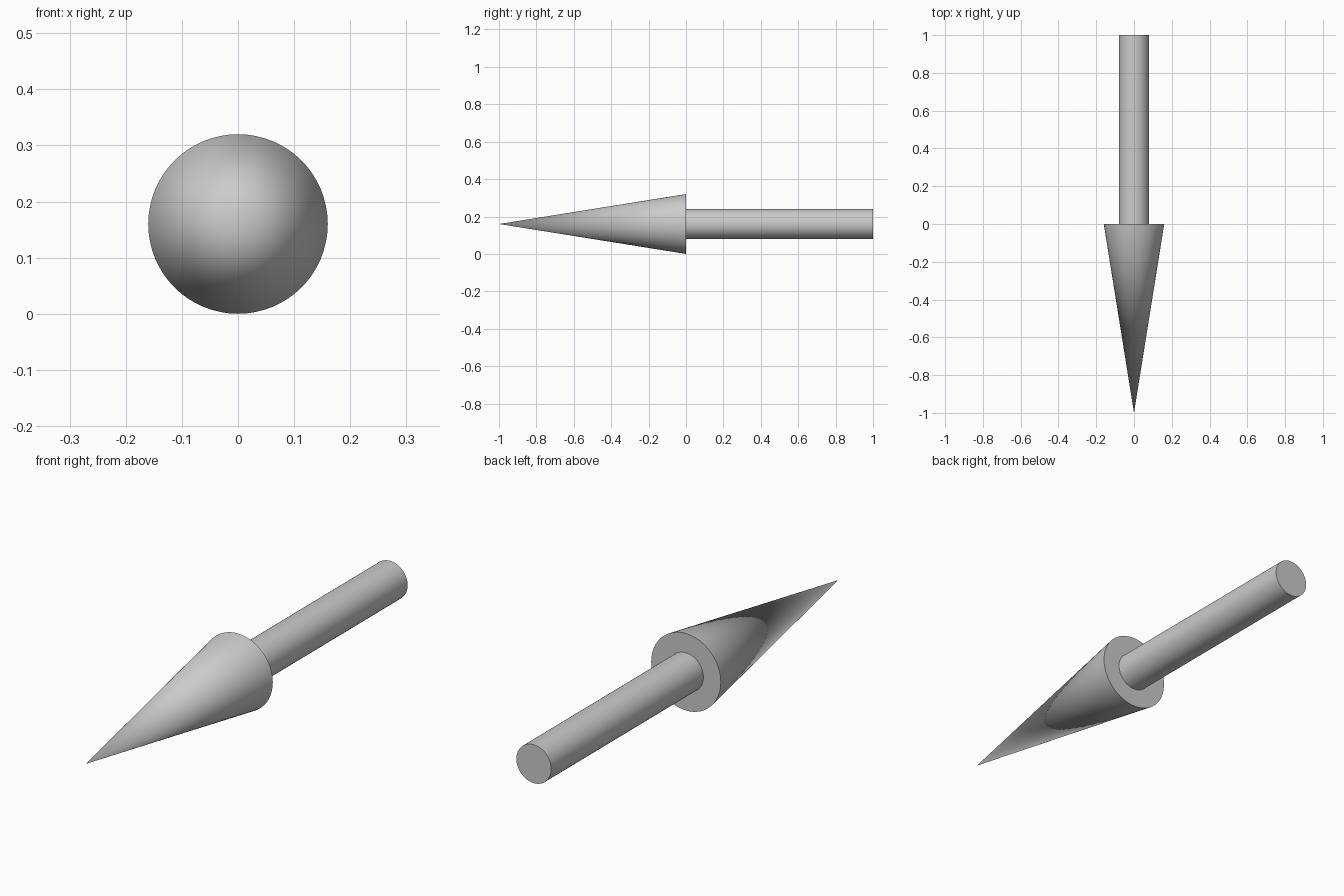
import bpy
from math import radians

if "Cube" in bpy.data.objects:
    bpy.data.objects.remove(bpy.data.objects["Cube"])

SIDES = 64
AXIS_Z = 0.16  # height of the arrow's centre line


def round_part(name, r_back, r_front, y_back, y_front):
    """Round part along y, tapering from r_back to r_front (front is -y)."""
    bpy.ops.mesh.primitive_cone_add(
        vertices=SIDES, radius1=r_back, radius2=r_front, depth=y_back - y_front,
        location=(0, (y_back + y_front) / 2, AXIS_Z), rotation=(radians(90), 0, 0))
    ob = bpy.context.object
    ob.name = name
    bpy.ops.object.transform_apply(location=False, rotation=True, scale=False)
    bpy.ops.object.shade_smooth_by_angle(angle=radians(30))
    return ob


# Pointed head, tip to the front
round_part("arrow_head", 0.16, 0, 0, -1)

# Straight shaft, seated slightly inside the head
round_part("arrow_shaft", 0.08, 0.08, 1, -0.02)
